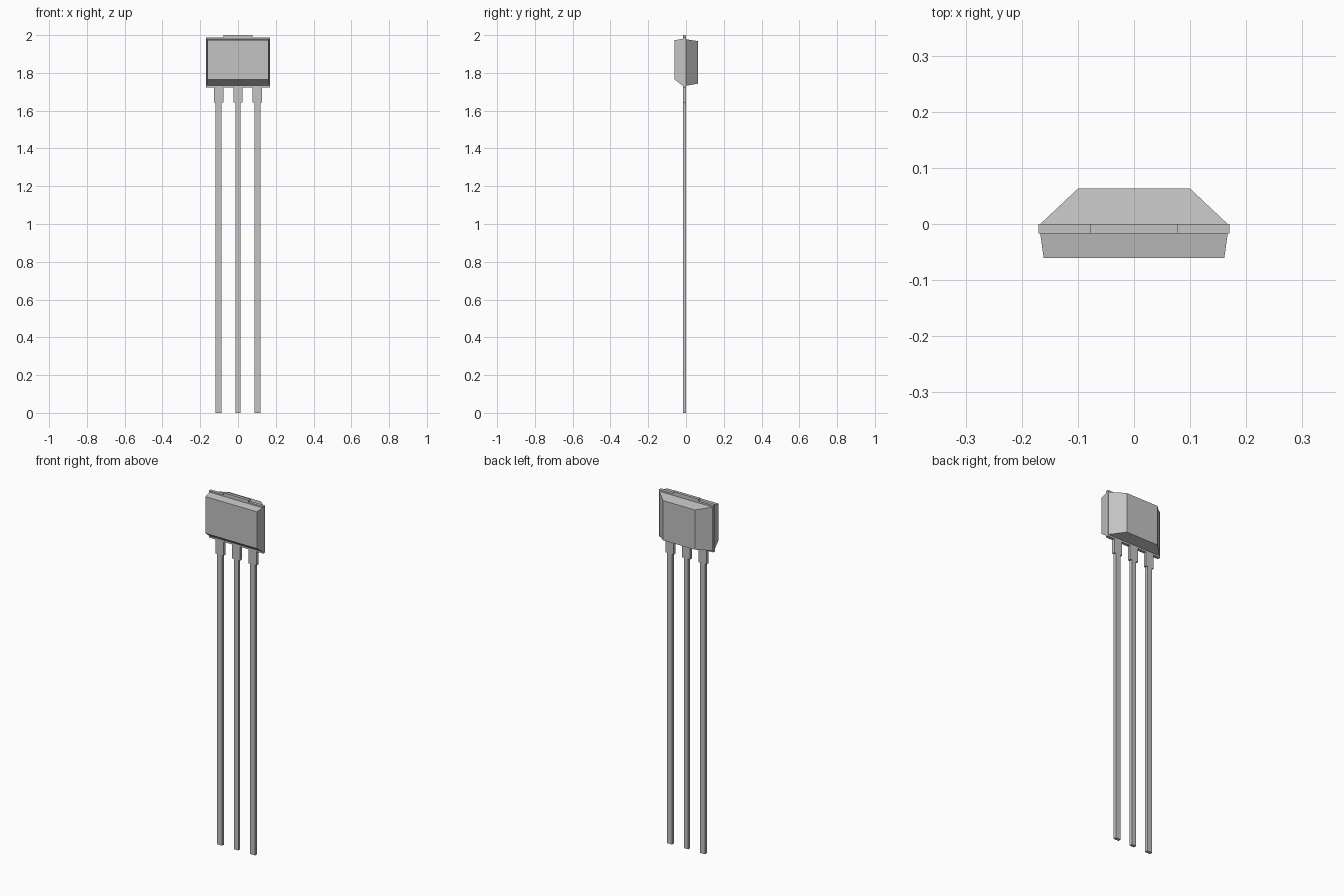
import bpy
import bmesh

cube = bpy.data.objects.get("Cube")
if cube:
    bpy.data.objects.remove(cube, do_unlink=True)

grey = bpy.data.materials.new("plain_grey")
grey.use_nodes = True
grey.diffuse_color = (0.55, 0.55, 0.55, 1)
grey.node_tree.nodes["Principled BSDF"].inputs["Base Color"].default_value = (0.55, 0.55, 0.55, 1)

PLATE_FRONT, PLATE_BACK = -0.017, 0.0


def finish(name, bm):
    bmesh.ops.recalc_face_normals(bm, faces=bm.faces)
    mesh = bpy.data.meshes.new(name)
    bm.to_mesh(mesh)
    bm.free()
    mesh.materials.append(grey)
    obj = bpy.data.objects.new(name, mesh)
    bpy.context.collection.objects.link(obj)
    return obj


def frustum(name, front, back):
    """Tapered block between two rectangles (y, half_width, z_low, z_high)."""
    bm = bmesh.new()
    rings = [[bm.verts.new(p) for p in
              ((-w, y, lo), (w, y, lo), (w, y, hi), (-w, y, hi))]
             for y, w, lo, hi in (front, back)]
    for ring in rings:
        bm.faces.new(ring)
    for i in range(4):
        j = (i + 1) % 4
        bm.faces.new((rings[0][i], rings[0][j], rings[1][j], rings[1][i]))
    return finish(name, bm)


def extrude_outline(name, half, centre=0):
    """Mirror a half outline about x = centre and extrude it to plate depth."""
    outline = half + [(-x, z) for x, z in reversed(half)]
    bm = bmesh.new()
    face = bm.faces.new([bm.verts.new((centre + x, PLATE_FRONT, z)) for x, z in outline])
    ext = bmesh.ops.extrude_face_region(bm, geom=[face])
    verts = [g for g in ext["geom"] if isinstance(g, bmesh.types.BMVert)]
    bmesh.ops.translate(bm, verts=verts, vec=(0, PLATE_BACK - PLATE_FRONT, 0))
    return finish(name, bm)


# Body halves on either side of the thin flange
frustum("front_body", (-0.061, 0.161, 1.765, 1.973), (PLATE_FRONT, 0.167, 1.732, 1.98))
frustum("back_body", (PLATE_BACK, 0.167, 1.732, 1.978), (0.063, 0.1, 1.743, 1.968))

# Flange with the raised tab on top
extrude_outline("flange", [(0.17, 1.722), (0.17, 1.988), (0.078, 1.988), (0.078, 2.0)])

# Three leads with wide shoulders
for name, x, w in (("right_lead", -0.103, 0.016), ("middle_lead", 0, 0.014),
                   ("left_lead", 0.103, 0.016)):
    extrude_outline(name, [(w, 0), (w, 1.643), (0.025, 1.643), (0.025, 1.722)], x)
